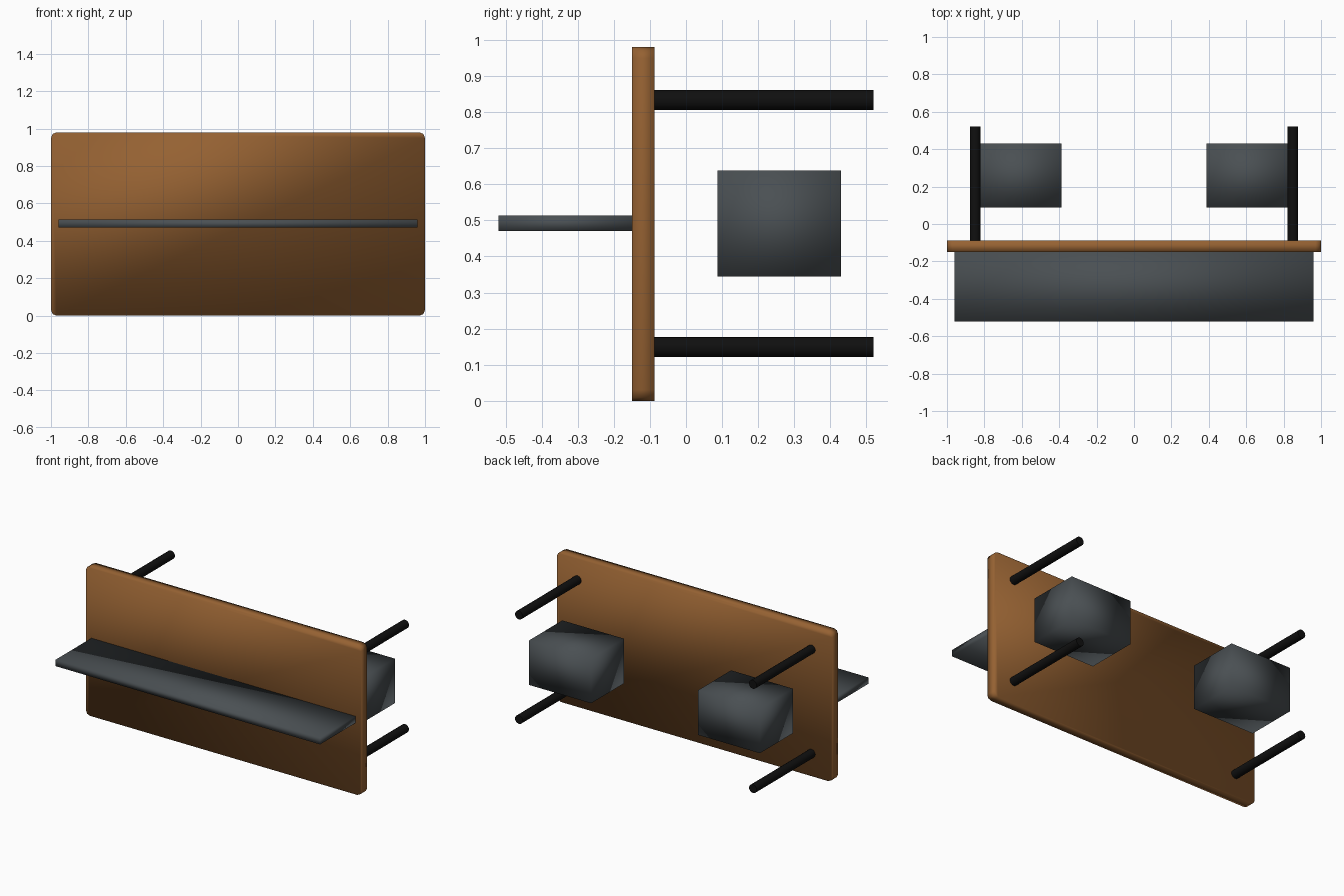
import bpy, bmesh, math
from mathutils import Matrix

if "Cube" in bpy.data.objects:
    bpy.data.objects.remove(bpy.data.objects["Cube"])


def material(name, rgb):
    m = bpy.data.materials.new(name)
    m.diffuse_color = (*rgb, 1)
    m.use_nodes = True
    m.node_tree.nodes["Principled BSDF"].inputs["Base Color"].default_value = m.diffuse_color
    return m


wood = material("brown wood", (0.30, 0.12, 0.032))
slate = material("slate grey", (0.068, 0.079, 0.086))
black = material("black", (0.005, 0.005, 0.005))


def finish(name, bm, mat):
    bmesh.ops.recalc_face_normals(bm, faces=bm.faces)
    for f in bm.faces:
        f.smooth = True
    me = bpy.data.meshes.new(name)
    bm.to_mesh(me)
    bm.free()
    me.materials.append(mat)
    ob = bpy.data.objects.new(name, me)
    bpy.context.collection.objects.link(ob)
    return ob


def box(name, lo, hi, mat, bevel=0):
    size = [b - a for a, b in zip(lo, hi)]
    mid = [(a + b) / 2 for a, b in zip(lo, hi)]
    bm = bmesh.new()
    bmesh.ops.create_cube(bm, size=1, matrix=Matrix.Translation(mid) @ Matrix.Diagonal((*size, 1)))
    if bevel:
        # round only the four corners that run front to back
        edges = [e for e in bm.edges if abs(e.verts[0].co.y - e.verts[1].co.y) > 1e-4]
        bmesh.ops.bevel(bm, geom=edges, offset=bevel, segments=2, profile=0.5, affect='EDGES')
    return finish(name, bm, mat)


def rod(name, x, z, y0, y1, r):
    bm = bmesh.new()
    mat = Matrix.Translation((x, (y0 + y1) / 2, z)) @ Matrix.Rotation(math.pi / 2, 4, 'X')
    bmesh.ops.create_cone(bm, cap_ends=True, segments=16, radius1=r, radius2=r,
                          depth=y1 - y0, matrix=mat)
    ob = finish(name, bm, black)
    # keep the end caps flat
    for p in ob.data.polygons:
        if abs(p.normal.y) > 0.9:
            p.use_smooth = False
    for e in ob.data.edges:
        a, b = (ob.data.vertices[i].co for i in e.vertices)
        e.use_edge_sharp = abs(a.y - b.y) < 1e-4


# upright panel and the shelf on its front
box("panel", (-1, -0.15, 0), (1, -0.088, 0.98), wood, 0.03)
box("shelf", (-0.96, -0.52, 0.47), (0.96, -0.149, 0.513), slate)

# blocks and rods behind the panel, mirrored left and right
for side, s in (("left", -1), ("right", 1)):
    xs = sorted((s * 0.388, s * 0.838))
    box(side + "_block", (xs[0], 0.087, 0.345), (xs[1], 0.43, 0.638), slate)
    for level, z in (("lower", 0.149), ("upper", 0.834)):
        rod(f"{side}_{level}_rod", s * 0.85, z, -0.09, 0.52, 0.028)
